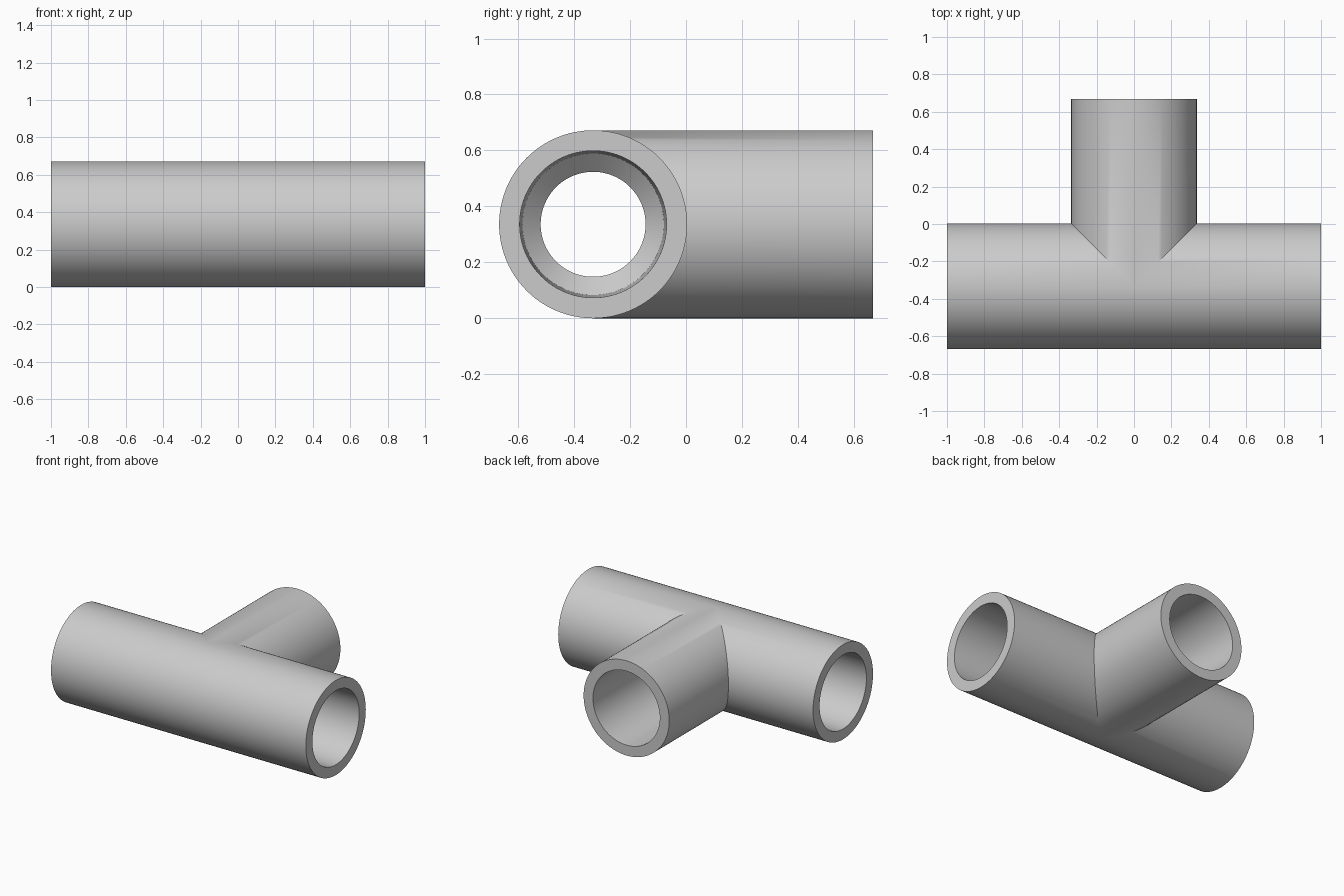
import bpy, bmesh, math

cube = bpy.data.objects.get("Cube")
if cube:
    bpy.data.objects.remove(cube, do_unlink=True)

SEGMENTS = 96
R_OUT, R_MOUTH, R_SEAT, R_BORE = 0.336, 0.2625, 0.253, 0.1875
AXIS_Y = 1 / 2 - R_OUT / 2 - 0.664   # keeps the depth centred
AXIS_Z = R_OUT

# Arm section as (radius, distance from centre); None means the mitred joint
PROFILE = [(R_BORE, None), (R_BORE, 0.34), (R_SEAT, 0.40),
           (R_MOUTH, 1.0), (R_OUT, 1.0), (R_OUT, None)]

# Each arm: how to place a point, and where its joint lies for a side offset
ARMS = [
    (lambda d, a, h: (d, a, h), lambda a: max(0.0, a)),    # left run
    (lambda d, a, h: (-d, a, h), lambda a: max(0.0, a)),   # right run
    (lambda d, a, h: (a, d, h), abs),                      # rear branch
]


def add_arm(bm, place, joint):
    rings = []
    for radius, dist in PROFILE:
        ring = []
        for i in range(SEGMENTS):
            t = 2 * math.pi * i / SEGMENTS
            a, h = radius * math.cos(t), radius * math.sin(t)
            d = joint(a) if dist is None else dist
            x, y, z = place(d, a, h)
            ring.append(bm.verts.new((x, y + AXIS_Y, z + AXIS_Z)))
        rings.append(ring)
    for inner, outer in zip(rings, rings[1:]):
        for i in range(SEGMENTS):
            j = (i + 1) % SEGMENTS
            bm.faces.new((inner[i], inner[j], outer[j], outer[i]))


# Three hollow arms welded along their mitred joints
bm = bmesh.new()
for place, joint in ARMS:
    add_arm(bm, place, joint)
bmesh.ops.remove_doubles(bm, verts=bm.verts[:], dist=0.0001)
bmesh.ops.recalc_face_normals(bm, faces=bm.faces[:])
mesh = bpy.data.meshes.new("tee_pipe_fitting")
bm.to_mesh(mesh)
bm.free()
fitting = bpy.data.objects.new("tee_pipe_fitting", mesh)
bpy.context.collection.objects.link(fitting)

# Plain grey material
grey = bpy.data.materials.new("plain_grey")
grey.use_nodes = True
colour = (0.6, 0.6, 0.6, 1.0)
grey.diffuse_color = colour
for node in grey.node_tree.nodes:
    if node.type == 'BSDF_PRINCIPLED':
        node.inputs["Base Color"].default_value = colour
mesh.materials.append(grey)

# Smooth walls with crisp rims and joint creases
bpy.ops.object.select_all(action='DESELECT')
fitting.select_set(True)
bpy.context.view_layer.objects.active = fitting
bpy.ops.object.shade_smooth_by_angle(angle=math.radians(30))
